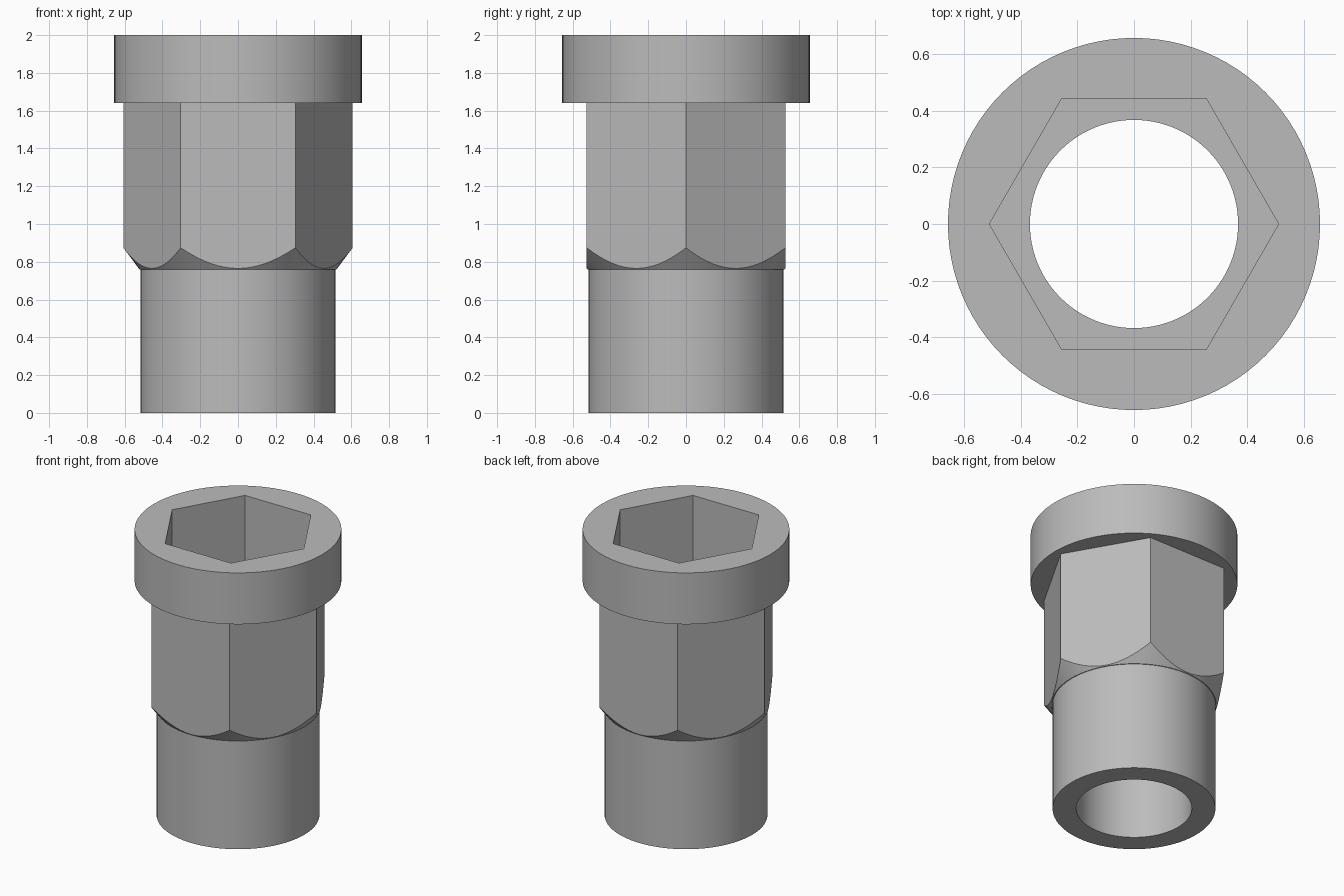
import bpy
import math

SEGMENTS = 96

cube = bpy.data.objects.get("Cube")
if cube:
    bpy.data.objects.remove(cube, do_unlink=True)

# Plain grey metal
metal = bpy.data.materials.new("grey_metal")
metal.use_nodes = True
grey = (0.5, 0.5, 0.5, 1)
metal.diffuse_color = grey
metal.node_tree.nodes["Principled BSDF"].inputs["Base Color"].default_value = grey


def frustum(name, sides, z0, z1, r0, r1=None):
    """Prism or cone between two heights, with one corner on the x axis."""
    bpy.ops.mesh.primitive_cone_add(
        vertices=sides, radius1=r0, radius2=r0 if r1 is None else r1,
        depth=z1 - z0, location=(0, 0, (z0 + z1) / 2))
    obj = bpy.context.object
    obj.name = obj.data.name = name
    obj.rotation_euler.z = math.pi / 2
    bpy.ops.object.transform_apply(location=True, rotation=True, scale=True)
    obj.data.materials.append(metal)
    return obj


def combine(target, tool, operation):
    """Apply a boolean to the target and discard the tool."""
    mod = target.modifiers.new(operation.lower(), "BOOLEAN")
    mod.operation = operation
    mod.solver = "EXACT"
    mod.object = tool
    bpy.context.view_layer.objects.active = target
    bpy.ops.object.modifier_apply(modifier=mod.name)
    bpy.data.objects.remove(tool, do_unlink=True)


# Hexagonal shank, its lower corners turned off by a cone
slope = 0.745
bottom, top = 0.76, 1.8
nut = frustum("flanged_hex_insert", 6, bottom - 0.1, top, 0.607)
chamfer = frustum("chamfer_cone", SEGMENTS, bottom, top + 0.1,
                  0.522, 0.522 + slope * (top + 0.1 - bottom))
combine(nut, chamfer, "INTERSECT")

# Round sleeve below and flange above
combine(nut, frustum("sleeve", SEGMENTS, 0, 1, 0.517), "UNION")
combine(nut, frustum("flange", SEGMENTS, 1.64, 2, 0.656), "UNION")

# Hexagonal socket above, round bore through the sleeve
combine(nut, frustum("socket_cutter", 6, 0.8, 2.2, 0.51), "DIFFERENCE")
combine(nut, frustum("bore_cutter", SEGMENTS, -0.2, 1.2, 0.367), "DIFFERENCE")

bpy.ops.object.select_all(action="DESELECT")
nut.select_set(True)
bpy.context.view_layer.objects.active = nut
bpy.ops.object.shade_smooth_by_angle(angle=math.radians(25))
